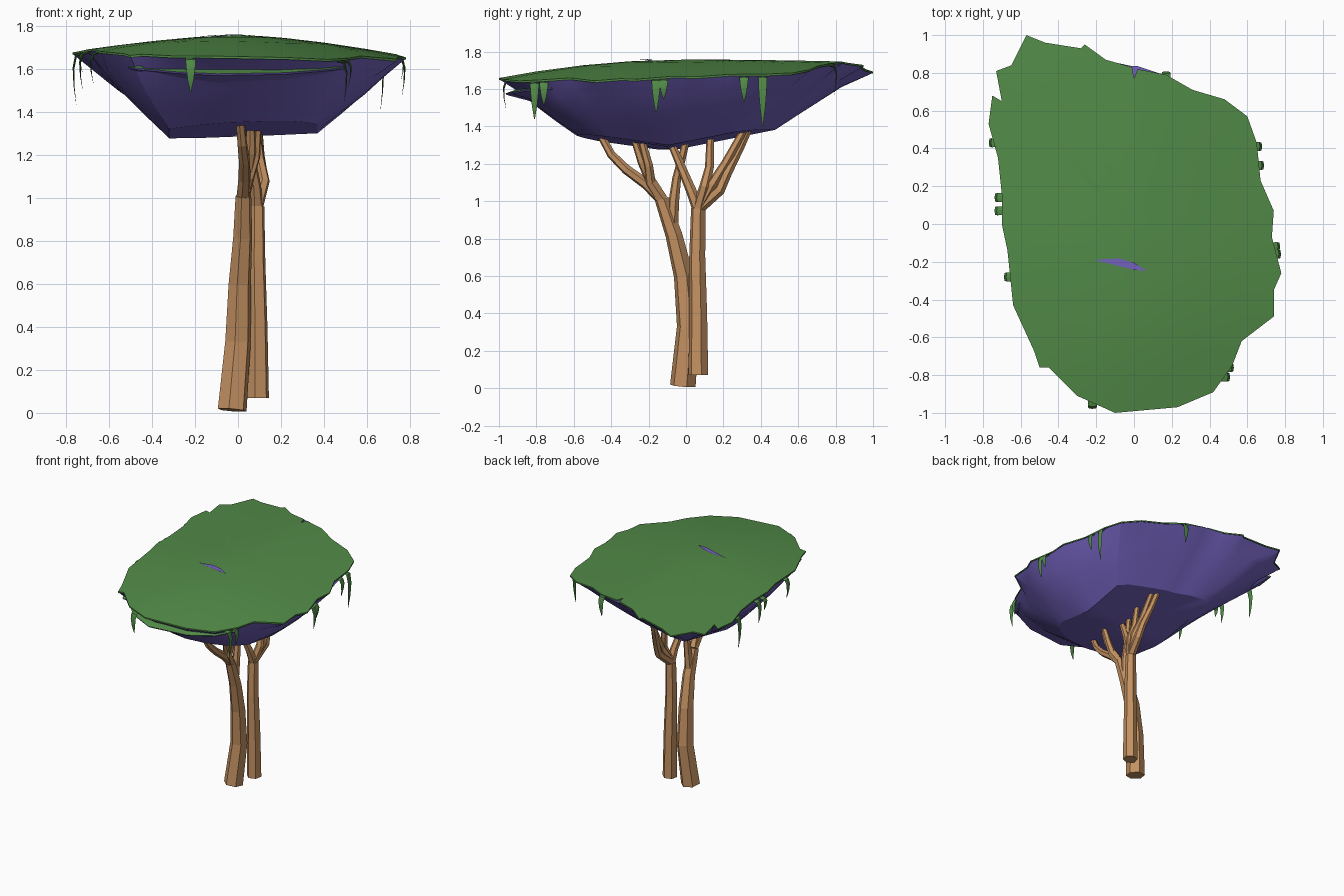
import bpy, bmesh, math
from mathutils import Vector

if "Cube" in bpy.data.objects:
    bpy.data.objects.remove(bpy.data.objects["Cube"])


def material(name, color):
    mat = bpy.data.materials.new(name)
    mat.use_nodes = True
    mat.diffuse_color = (*color, 1)
    mat.node_tree.nodes["Principled BSDF"].inputs["Base Color"].default_value = (*color, 1)
    return mat


LEAF = material("leaf green", (0.085, 0.26, 0.065))
VIOLET = material("violet underside", (0.175, 0.125, 0.52))
BARK = material("bark brown", (0.55, 0.285, 0.122))


def finish(name, bm, mats, angle=None):
    mesh = bpy.data.meshes.new(name)
    bm.to_mesh(mesh)
    bm.free()
    for mat in mats:
        mesh.materials.append(mat)
    obj = bpy.data.objects.new(name, mesh)
    bpy.context.collection.objects.link(obj)
    if angle:
        bpy.ops.object.select_all(action='DESELECT')
        obj.select_set(True)
        bpy.context.view_layer.objects.active = obj
        bpy.ops.object.shade_smooth_by_angle(angle=math.radians(angle))
    return obj


def loft(bm, rings, centres=None):
    """Skin closed point rings with quads, closing the ends flat or with given centres."""
    loops = [[bm.verts.new(p) for p in ring] for ring in rings]
    count = len(loops[0])
    for a, b in zip(loops, loops[1:]):
        for i in range(count):
            j = (i + 1) % count
            bm.faces.new((a[i], a[j], b[j], b[i]))
    for k, loop in enumerate((loops[0], loops[-1])):
        if centres is None:
            bm.faces.new(loop)
        elif centres[k]:
            tip = bm.verts.new(centres[k])
            for a, b in zip(loop, loop[1:] + loop[:1]):
                bm.faces.new((a, b, tip))
    bmesh.ops.recalc_face_normals(bm, faces=bm.faces)


def crown_z(x, y):
    """Height of the gently domed crown, dropping most to the left and front."""
    return (1.757 - (0.142 if x > 0 else 0.115) * abs(x) ** 1.5
            - (0.095 if y < 0 else 0.015) * y * y)


def floor_z(x, y):
    """Height of the underside floor, lowest just in front of the middle."""
    d = y + 0.09
    return 1.268 + 0.045 * (x + 0.32) + (-0.14 * d if d < 0 else 0.2 * d)


# Ragged crown outline, in hundredths
outline = [(x / 100, y / 100) for x, y in (
    (-57, 100), (-47, 96), (-28, 93), (-26, 95), (-15, 87), (-1, 83), (0, 77), (2, 82),
    (17, 79), (31, 71), (48, 66), (60, 57), (65, 43), (67, 23), (74, 7), (73, -7),
    (78, -26), (74, -35), (74, -49), (57, -62), (52, -75), (42, -89), (23, -97),
    (-10, -100), (-30, -91), (-45, -76), (-50, -76), (-53, -67), (-64, -43), (-67, -14),
    (-70, 0), (-70, 16), (-72, 35), (-77, 53), (-75, 68), (-70, 65), (-73, 81), (-65, 84))]

# Leafy crown: thin domed sheet with its rim turned down a little
bm = bmesh.new()
rings = [[(x * s, y * s, crown_z(x * s, y * s)) for x, y in outline]
         for s in (0.3, 0.55, 0.8, 1)]
rings.append([(x, y, z - 0.01) for x, y, z in rings[-1]])
loft(bm, rings, centres=((0, 0, crown_z(0, 0)), None))
finish("leaf_crown", bm, [LEAF], 35)

# Underside: closed hull whose sides slope in to a bent floor
rim = [(x, 0.84 if abs(x) < 0.03 and y > 0 else y) for x, y in outline]
soft = [((a[0] + 2 * b[0] + c[0]) / 4, (a[1] + 2 * b[1] + c[1]) / 4)
        for a, b, c in zip(rim[-1:] + rim[:-1], rim, rim[1:] + rim[:1])]
bm = bmesh.new()
rings = [[(x * 0.995, y * 0.995, crown_z(x, y) - 0.009) for x, y in rim]]
for t in (0.25, 0.5, 0.75, 1):
    ring = []
    for x, y in soft:
        # the floor is squarer than the rim
        bx = max(-0.32, min(0.37, x * 0.65))
        by = y * 0.55 - 0.05
        top = crown_z(x, y) - 0.009
        bulge = math.sin(math.pi * t)
        px = (x * (1 - t) + bx * t) * (1 + 0.045 * bulge)
        py = y * (1 - t) + by * t - 0.02 * bulge * max(0, -y)
        ring.append((px, py, top + (floor_z(bx, by) - top) * t))
    rings.append(ring)
rings.append([(x * 0.5, y * 0.5 - 0.04, floor_z(x * 0.5, y * 0.5 - 0.04))
              for x, y, z in rings[-1]])
loft(bm, rings, centres=((0, 0, crown_z(0, 0) - 0.015), (0, -0.08, floor_z(0, -0.08))))
finish("canopy_underside", bm, [VIOLET], 24)

# Lower lip under the front edge: green above, violet wedge below
bm = bmesh.new()
rows = []
for scale, lift in ((0.965, 0), (0.84, 0.045), (0.8, -0.05), (0.96, -0.008)):
    rows.append([(x * scale, y * scale, 1.575 + 0.12 * x * x + lift) for x, y in outline[20:28]])
loft(bm, [list(section) for section in zip(*rows)])
for face in bm.faces:
    face.material_index = 0 if face.normal.z > -0.4 else 1
finish("front_lip", bm, [LEAF, VIOLET], 35)

# Violet gap showing through the crown
bm = bmesh.new()
gap = ((-0.1, -0.218), (0, -0.243), (0.07, -0.248), (0, -0.205), (-0.08, -0.182), (-0.21, -0.19))
bm.faces.new([bm.verts.new((x, y, crown_z(x, y) + 0.006)) for x, y in gap])
finish("crown_gap", bm, [VIOLET])


def limb(name, start, end, path):
    """Six-sided tapered limb along a path."""
    bm = bmesh.new()
    pts = [Vector(p) for p in path]
    rings = []
    for i, p in enumerate(pts):
        along = pts[min(i + 1, len(pts) - 1)] - pts[max(i - 1, 0)]
        turn = Vector((0, 0, 1)).rotation_difference(along.normalized())
        r = start + (end - start) * i / (len(pts) - 1)
        rings.append([p + turn @ Vector((r * math.cos(k * math.pi / 3 + 0.3),
                                         r * math.sin(k * math.pi / 3 + 0.3), 0))
                      for k in range(6)])
    loft(bm, rings)
    finish(name, bm, [BARK])


# Two trunks
front_fork = (0.025, -0.13, 1.01)
back_fork = (0.085, 0.065, 0.96)
limb("front_trunk", 0.07, 0.038, [(-0.027, -0.017, 0.013), (0, 0.012, 0.33), (0.008, -0.012, 0.6),
                                  (0.022, -0.065, 0.82), front_fork])
limb("back_trunk", 0.054, 0.039, [(0.092, 0.066, 0.07), (0.09, 0.065, 0.4),
                                  (0.085, 0.06, 0.7), back_fork])

# Branches spreading up into the underside
branches = {
    "front_outer": [front_fork, (0.03, -0.21, 1.09), (0.03, -0.32, 1.17), (0.02, -0.4, 1.25),
                    (0.01, -0.46, 1.36)],
    "front_middle": [front_fork, (0.04, -0.19, 1.11), (0.06, -0.235, 1.21), (0.06, -0.275, 1.33)],
    "front_inner": [front_fork, (0.05, -0.19, 1.1), (0.08, -0.2, 1.19), (0.09, -0.235, 1.32)],
    "front_twig": [(0.02, -0.075, 0.82), (0.03, -0.065, 1.0), (0.03, -0.05, 1.12), (0.05, 0.0, 1.32)],
    "back_inner": [back_fork, (0.08, 0.03, 1.05), (0.06, -0.02, 1.17), (0.05, -0.08, 1.31)],
    "back_middle": [back_fork, (0.12, 0.1, 1.08), (0.1, 0.125, 1.18), (0.08, 0.13, 1.35)],
    "back_outer": [back_fork, (0.11, 0.18, 1.06), (0.1, 0.22, 1.15), (0.07, 0.29, 1.29),
                   (0.05, 0.35, 1.42)],
    "back_side": [back_fork, (0.115, 0.14, 1.09), (0.1, 0.21, 1.2), (0.09, 0.31, 1.38)],
}
for name, path in branches.items():
    limb(name + "_branch", 0.033, 0.02, path)

# Hanging vines: flat tapering strips that curl over the rim (x, y, length)
vines = ((-0.74, 0.43, 0.24), (-0.71, 0.14, 0.18), (-0.71, 0.07, 0.1), (-0.66, -0.28, 0.15),
         (0.65, 0.41, 0.27), (0.66, 0.31, 0.14), (0.745, -0.12, 0.11), (0.75, -0.16, 0.18),
         (0.5, -0.76, 0.13), (0.48, -0.81, 0.2), (-0.22, -0.95, 0.16), (0.17, 0.78, 0.16))
for n, (x, y, length) in enumerate(vines):
    bm = bmesh.new()
    base = Vector((x, y, crown_z(x, y) - 0.008))
    # strips on the long sides face sideways
    out = Vector((x, 0, 0)) if abs(x) > 0.3 else Vector((0, y, 0))
    out.normalize()
    side = Vector((-out.y, out.x, 0))
    rings = []
    for o, drop, width in ((-0.03, 0, 0.022), (0.013, 0.012, 0.024), (0.025, 0.3 * length, 0.021),
                           (0.022, 0.65 * length, 0.014), (0.012, length, 0.002)):
        c = base + out * o - Vector((0, 0, drop))
        thick = out * width * 0.18 + Vector((0, 0, width * 0.18))
        rings.append([c - side * width, c + thick, c + side * width, c - thick])
    loft(bm, rings)
    finish("vine_%d" % (n + 1), bm, [LEAF], 35)
